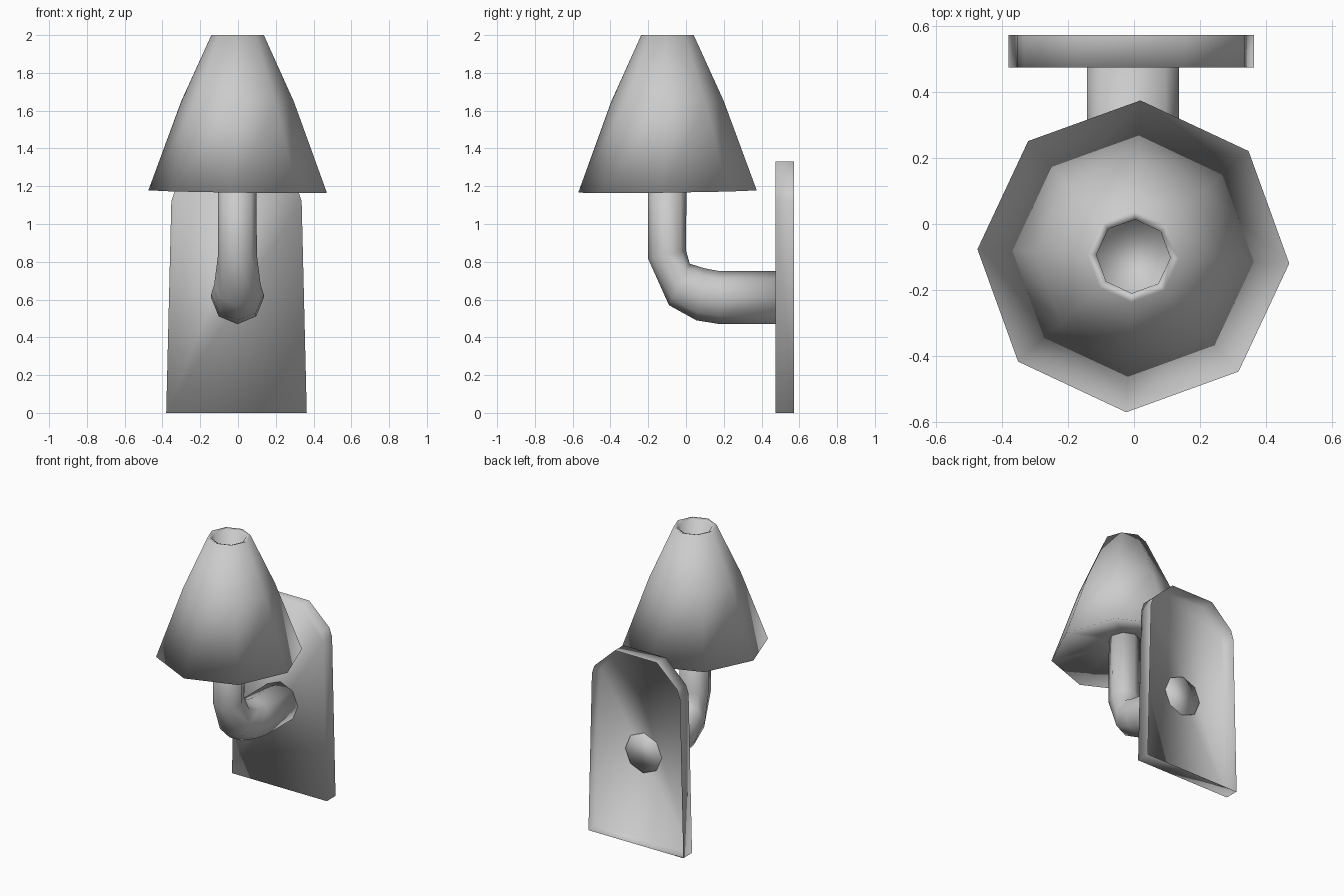
import bpy
import bmesh
from math import sin, cos, radians
from mathutils import Vector

if "Cube" in bpy.data.objects:
    bpy.data.objects.remove(bpy.data.objects["Cube"])

SIDES = 8


def loft(name, rings, cap_start=True, cap_end=True):
    """Bridge successive rings into a smooth-shaded skin with optional caps."""
    bm = bmesh.new()
    loops = [[bm.verts.new(v) for v in ring] for ring in rings]
    for a, b in zip(loops, loops[1:]):
        for j in range(len(a)):
            k = (j + 1) % len(a)
            bm.faces.new((a[j], a[k], b[k], b[j]))
    if cap_start:
        bm.faces.new(loops[0][::-1])
    if cap_end:
        bm.faces.new(loops[-1])
    bmesh.ops.recalc_face_normals(bm, faces=bm.faces)
    for f in bm.faces:
        f.smooth = True
    mesh = bpy.data.meshes.new(name)
    bm.to_mesh(mesh)
    bm.free()
    obj = bpy.data.objects.new(name, mesh)
    bpy.context.collection.objects.link(obj)
    return obj


# Lampshade: octagonal bell, shallow hollow underneath, well in the top
def shade_ring(r, z):
    ring = []
    for i in range(SIDES):
        a = radians(-2.6 + i * 45)
        x, y = r * cos(a), r * sin(a)
        ring.append((x - 0.002, y - 0.098, z + 0.016 * (y - x) * (2 - z)))
    return ring


shade_profile = [(0.1, 1.28), (0.473, 1.172), (0.298, 1.65), (0.139, 2.0),
                 (0.112, 1.99), (0.11, 1.8)]
loft("lampshade", [shade_ring(r, z) for r, z in shade_profile])


# Bent arm: each ring is given by its outer and inner (y, z) points of the bend
def arm_ring(outer, inner):
    o, i = Vector((-0.003, *outer)), Vector((-0.003, *inner))
    mid, half = (o + i) / 2, (o - i) / 2
    side = Vector((half.length, 0, 0))
    return [mid + half * cos(radians(45 * k)) + side * sin(radians(45 * k))
            for k in range(SIDES)]


arm_path = [((-0.2, 1.28), (0.003, 1.28)), ((-0.2, 0.815), (0.0, 0.86)),
            ((-0.09, 0.57), (0.02, 0.79)), ((0.055, 0.49), (0.1, 0.765)),
            ((0.18, 0.47), (0.18, 0.75)), ((0.485, 0.47), (0.485, 0.75))]
loft("arm", [arm_ring(o, i) for o, i in arm_path])

# Wall plate: tapered tray with clipped top corners, open at the back
half_outline = [(0.372, 0.0), (0.345, 1.12), (0.325, 1.18), (0.165, 1.33)]
outline = half_outline + [(-x, z) for x, z in reversed(half_outline)]
loft("wall_plate", [[(x - 0.008, y, z) for x, z in outline]
                    for y in (0.573, 0.475)], cap_start=False)
